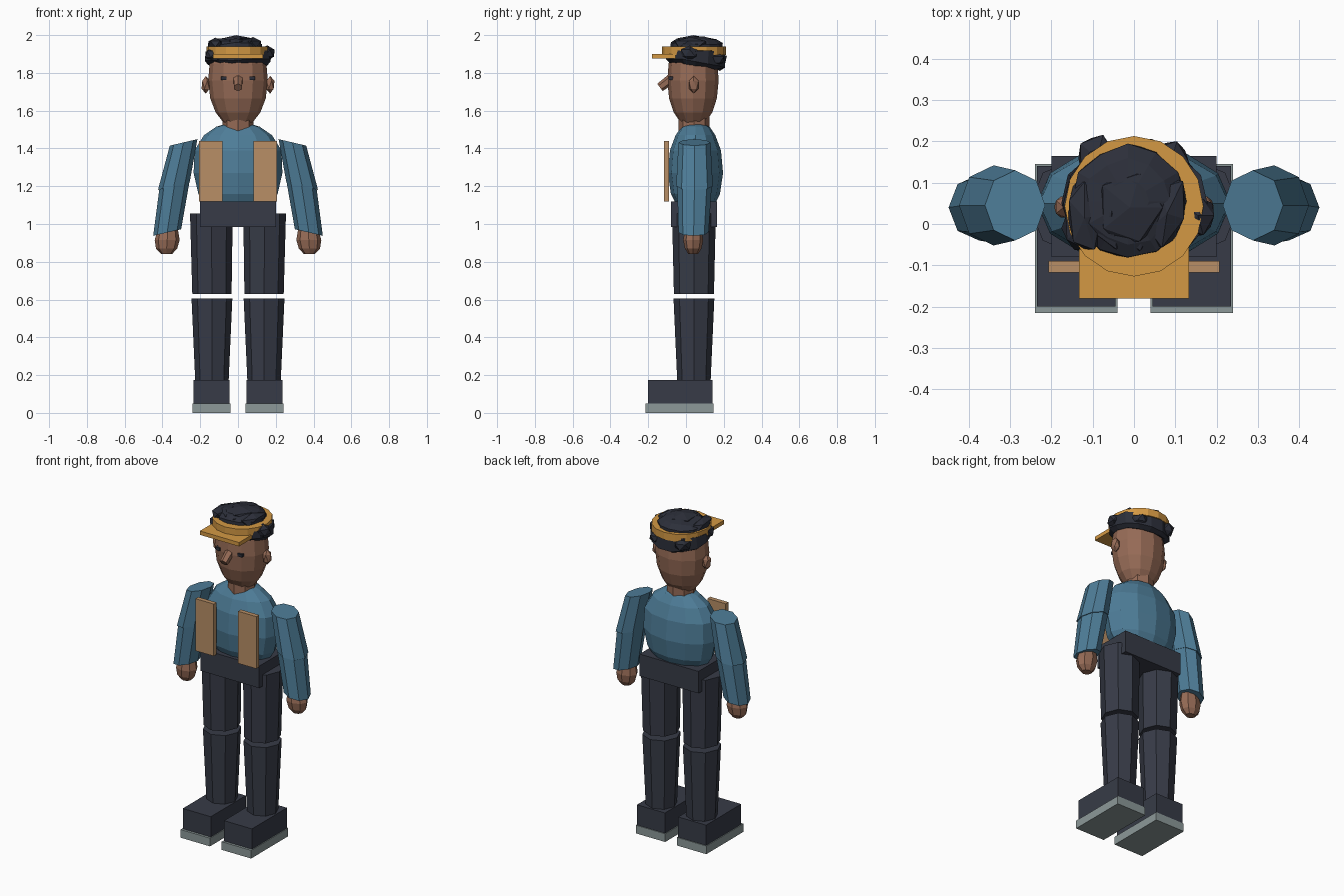
import bpy, bmesh, math, random
from mathutils import Vector, Matrix

if "Cube" in bpy.data.objects:
    bpy.data.objects.remove(bpy.data.objects["Cube"])
random.seed(4)


def srgb(r, g, b):
    f = lambda c: c / 12.92 if c <= 0.04045 else ((c + 0.055) / 1.055) ** 2.4
    return tuple(f(c / 255) for c in (r, g, b)) + (1,)


def material(name, *rgb):
    m = bpy.data.materials.new(name)
    m.diffuse_color = srgb(*rgb)
    m.use_nodes = True
    m.node_tree.nodes["Principled BSDF"].inputs["Base Color"].default_value = m.diffuse_color
    return m


NAVY = material("navy cloth", 55, 59, 71)
HAIR = material("dark hair", 44, 47, 58)
BLUE = material("blue shirt", 78, 125, 152)
GOLD = material("gold cap", 212, 153, 68)
TAN = material("tan strap", 184, 143, 102)
SKIN = material("brown skin", 150, 107, 86)
SOLE = material("grey sole", 140, 153, 153)


def finish(name, bm, mat):
    bmesh.ops.recalc_face_normals(bm, faces=bm.faces)
    me = bpy.data.meshes.new(name)
    bm.to_mesh(me)
    bm.free()
    me.materials.append(mat)
    ob = bpy.data.objects.new(name, me)
    bpy.context.collection.objects.link(ob)
    return ob


def box(name, mat, x0, x1, y0, y1, z0, z1):
    bm = bmesh.new()
    bmesh.ops.create_cube(bm, size=1)
    for v in bm.verts:
        v.co = ((x0 + x1) / 2 + v.co.x * (x1 - x0), (y0 + y1) / 2 + v.co.y * (y1 - y0),
                (z0 + z1) / 2 + v.co.z * (z1 - z0))
    return finish(name, bm, mat)


def loft(name, mat, rings, sides=8, turn=0.0, tilt=0.0, jitter=0.0):
    """Skin rings of (x, y, z, rx, ry); tilt leans every ring about y."""
    bm = bmesh.new()
    loops = []
    for x, y, z, rx, ry in rings:
        loop = []
        for i in range(sides):
            a = 2 * math.pi * (i + turn) / sides
            px, k = rx * math.cos(a), 1 + random.uniform(-jitter, jitter)
            loop.append(bm.verts.new((x + k * px * math.cos(tilt), y + k * ry * math.sin(a),
                                      z + px * math.sin(tilt) + random.uniform(-jitter, jitter) * 0.12)))
        loops.append(loop)
    for a, b in zip(loops, loops[1:]):
        for i in range(sides):
            j = (i + 1) % sides
            bm.faces.new((a[i], a[j], b[j], b[i]))
    bm.faces.new(loops[0])
    bm.faces.new(loops[-1])
    return finish(name, bm, mat)


def blob(name, mat, loc, size, jitter=0.0, sub=1, rot=0.0):
    bm = bmesh.new()
    bmesh.ops.create_icosphere(bm, subdivisions=sub, radius=1)
    for v in bm.verts:
        v.co *= 1 + random.uniform(-jitter, jitter)
    bm.transform(Matrix.Translation(loc) @ Matrix.Rotation(rot, 4, 'Z') @ Matrix.Diagonal((*size, 1)))
    return finish(name, bm, mat)


for s, side in ((-1, "right"), (1, "left")):
    # Shoes and legs
    xs = sorted((s * 0.04, s * 0.24))
    box(side + "_sole", SOLE, *xs, -0.215, 0.145, 0, 0.05)
    xs = sorted((s * 0.045, s * 0.235))
    box(side + "_shoe", NAVY, *xs, -0.2, 0.14, 0.05, 0.175)
    c = s * 0.138
    loft(side + "_shin", NAVY, [(c, 0.042, 0.16, 0.088, 0.088), (c, 0.042, 0.605, 0.108, 0.108)])
    loft(side + "_thigh", NAVY, [(c, 0.042, 0.63, 0.104, 0.106), (s * 0.141, 0.042, 1.055, 0.113, 0.116)])

    # Sleeves lean outward down to the hand
    lean = s * -0.23
    loft(side + "_upper_sleeve", BLUE, [(s * 0.288, 0.045, 1.432, 0.075, 0.085),
                                        (s * 0.34, 0.045, 1.20, 0.086, 0.097)], tilt=lean)
    loft(side + "_lower_sleeve", BLUE, [(s * 0.335, 0.045, 1.215, 0.082, 0.092),
                                        (s * 0.375, 0.04, 0.955, 0.076, 0.08)], tilt=lean)
    loft(side + "_hand", SKIN, [(s * 0.37, 0.038, 0.985, 0.05, 0.042), (s * 0.375, 0.038, 0.915, 0.066, 0.053),
                                (s * 0.378, 0.038, 0.87, 0.056, 0.044), (s * 0.378, 0.038, 0.842, 0.03, 0.026)])

    # Chest straps, ears and eyes
    xs = sorted((s * 0.083, s * 0.207))
    box(side + "_strap", TAN, *xs, -0.117, -0.09, 1.12, 1.44)
    blob(side + "_ear", SKIN, (s * 0.17, 0.041, 1.737), (0.026, 0.03, 0.047))
    xs = sorted((s * 0.06, s * 0.09))
    box(side + "_eye", HAIR, *xs, -0.092, -0.066, 1.762, 1.78)

# Torso and belt
loft("torso", BLUE, [(0, 0.05, z, rx, ry) for z, rx, ry in (
    (1.10, 0.17, 0.10), (1.16, 0.21, 0.13), (1.27, 0.235, 0.146), (1.39, 0.23, 0.135),
    (1.47, 0.18, 0.105), (1.515, 0.115, 0.075), (1.532, 0.06, 0.045))], sides=12)
box("belt", NAVY, -0.2, 0.2, -0.08, 0.165, 0.985, 1.12)

# Neck, head and nose
loft("neck", SKIN, [(0, 0.042, 1.49, 0.082, 0.082), (0, 0.042, 1.6, 0.082, 0.082)])
loft("head", SKIN, [(0, 0.037, z, r, r * 0.86) for z, r in (
    (1.535, 0.075), (1.59, 0.118), (1.665, 0.147), (1.76, 0.158), (1.85, 0.15), (1.91, 0.118))], sides=12)
nose = loft("nose", SKIN, [(0, 0, 0, 0.027, 0.027), (0, 0, 0.07, 0.024, 0.024)], sides=6, turn=0.5)
nose.data.transform(Matrix.Translation((0, -0.082, 1.765))
                    @ Vector((0, -0.8, -0.6)).to_track_quat('Z', 'Y').to_matrix().to_4x4())

# Cap band and visor
loft("cap_band", GOLD, [(0, 0.043, 1.895, 0.168, 0.17), (0, 0.043, 1.94, 0.168, 0.17)], sides=16)
box("cap_visor", GOLD, -0.133, 0.133, -0.18, -0.04, 1.876, 1.9)

# Hair below the band, dipping lower at the nape
lower = loft("lower_hair", HAIR, [(0.003, 0.05, z, rx, ry) for z, rx, ry in (
    (1.85, 0.148, 0.13), (1.87, 0.176, 0.155), (1.915, 0.172, 0.155))], sides=14, jitter=0.04)
for v in lower.data.vertices:
    if v.co.z < 1.89:
        v.co.z -= max(0, v.co.y) * 0.2

# Tufts around the sides and a tousled crown
for x, y, z, r in ((-0.13, -0.01, 1.90, 0.05), (0.155, 0.02, 1.905, 0.045), (-0.12, 0.06, 1.92, 0.05),
                   (0.09, 0.15, 1.87, 0.05), (-0.09, 0.16, 1.87, 0.05)):
    blob("side_tuft", HAIR, (x, y, z), (r, r * 1.2, 0.04), 0.12)
loft("crown_hair", HAIR, [(-0.015, 0.055, z, r, r) for z, r in (
    (1.91, 0.14), (1.955, 0.136), (1.975, 0.105), (1.987, 0.05))], sides=12, jitter=0.05)
for i, x in enumerate((-0.12, -0.055, 0.015, 0.08)):
    blob("crown_tuft", HAIR, (x, 0.015 + 0.01 * (i % 2), 1.952), (0.045, 0.095, 0.036), 0.1, rot=0.15 * (1 - i))
blob("top_tuft", HAIR, (-0.01, 0.04, 1.972), (0.09, 0.1, 0.028), 0.06)
